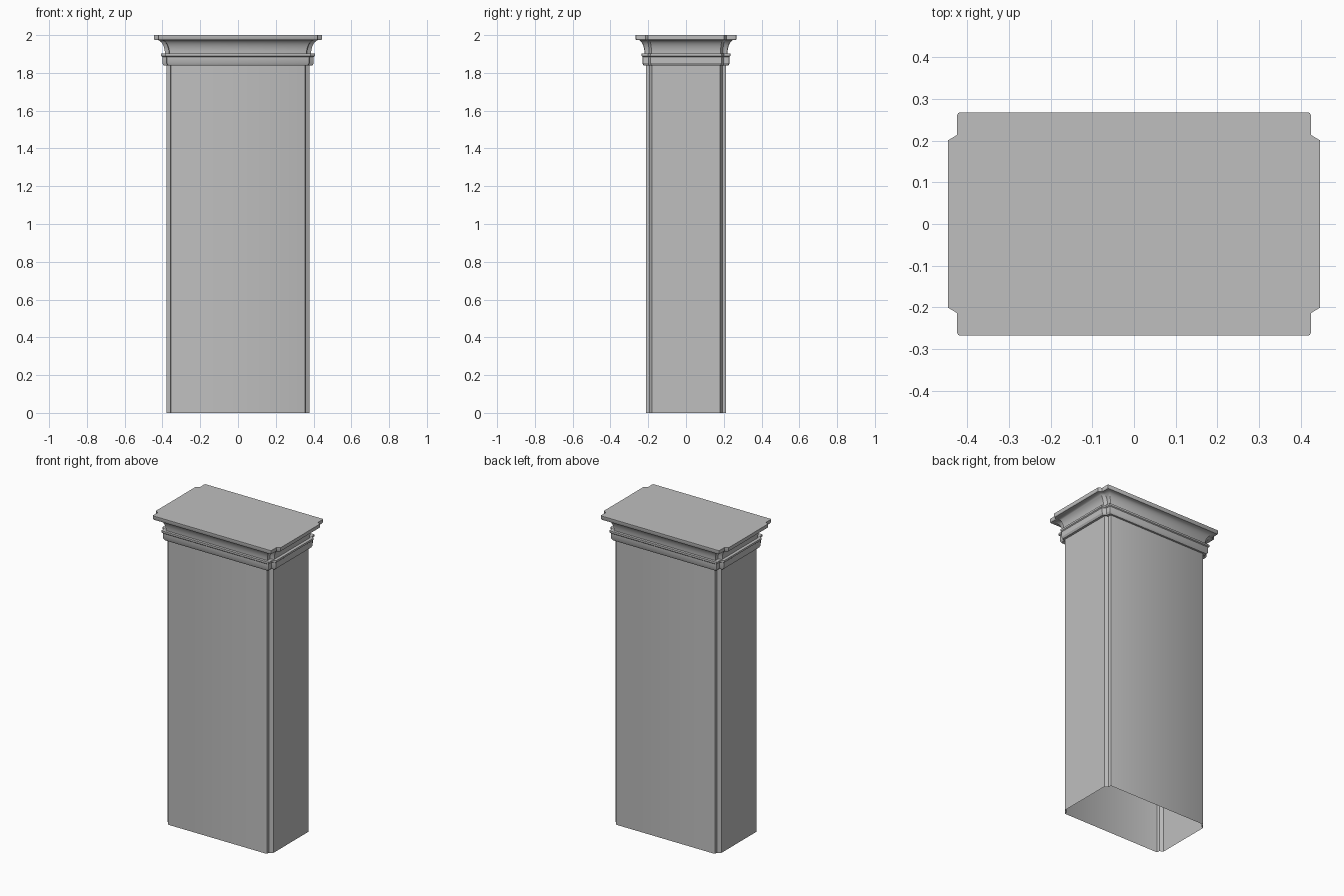
import bpy, bmesh, math

cube = bpy.data.objects.get("Cube")
if cube:
    bpy.data.objects.remove(cube, do_unlink=True)

stone = bpy.data.materials.new("grey stone")
stone.use_nodes = True
GREY = (0.52, 0.52, 0.52, 1)
stone.diffuse_color = GREY
stone.node_tree.nodes["Principled BSDF"].inputs["Base Color"].default_value = GREY


def plan(d):
    """Rectangle with notched corners, grown outward by d."""
    a, b = 0.379 + d, 0.213 + 0.82 * d
    nx, ny = 0.357 + d, 0.18 + 0.31 * d
    r = 0.007
    mid = (nx + 0.3 * (a - nx), ny + 0.009)
    q = [(a, ny), mid, (nx, ny + 0.013), (nx, b - r),
         (nx - 0.3 * r, b - 0.3 * r), (nx - r, b)]
    half = q + [(-x, y) for x, y in reversed(q)]
    return half + [(-x, -y) for x, y in half]


def loft(name, profile, cap=False):
    """Sweep the notched plan through (offset, height) steps."""
    bm = bmesh.new()
    rings = [[bm.verts.new((x, y, z)) for x, y in plan(d)] for d, z in profile]
    n = len(rings[0])
    for low, high in zip(rings, rings[1:]):
        for i in range(n):
            j = (i + 1) % n
            bm.faces.new((low[i], low[j], high[j], high[i]))
    if cap:
        bm.faces.new(rings[-1])
    mesh = bpy.data.meshes.new(name)
    bm.to_mesh(mesh)
    bm.free()
    mesh.materials.append(stone)
    obj = bpy.data.objects.new(name, mesh)
    bpy.context.collection.objects.link(obj)
    bpy.ops.object.select_all(action='DESELECT')
    obj.select_set(True)
    bpy.context.view_layer.objects.active = obj
    bpy.ops.object.shade_smooth_by_angle(angle=math.radians(30))


# Hollow shaft, open at the foot
loft("shaft", [(0, 0), (0, 1.84)])

# Lower band of the capital
loft("capital_band", [(0, 1.84), (0.015, 1.84), (0.022, 1.852), (0.022, 1.885),
                      (0.028, 1.89), (0.028, 1.902), (0.008, 1.902)])

# Hollow cove sweeping out to the top slab
cove = []
for i in range(9):
    t = math.radians(90 * i / 8)
    cove.append((0.008 + 0.044 * (1 - math.cos(t)), 1.902 + 0.073 * math.sin(t)))
loft("capital_cove", cove)
loft("top_slab", [(0.052, 1.975), (0.064, 1.975), (0.067, 1.98),
                  (0.067, 2.0)], cap=True)
